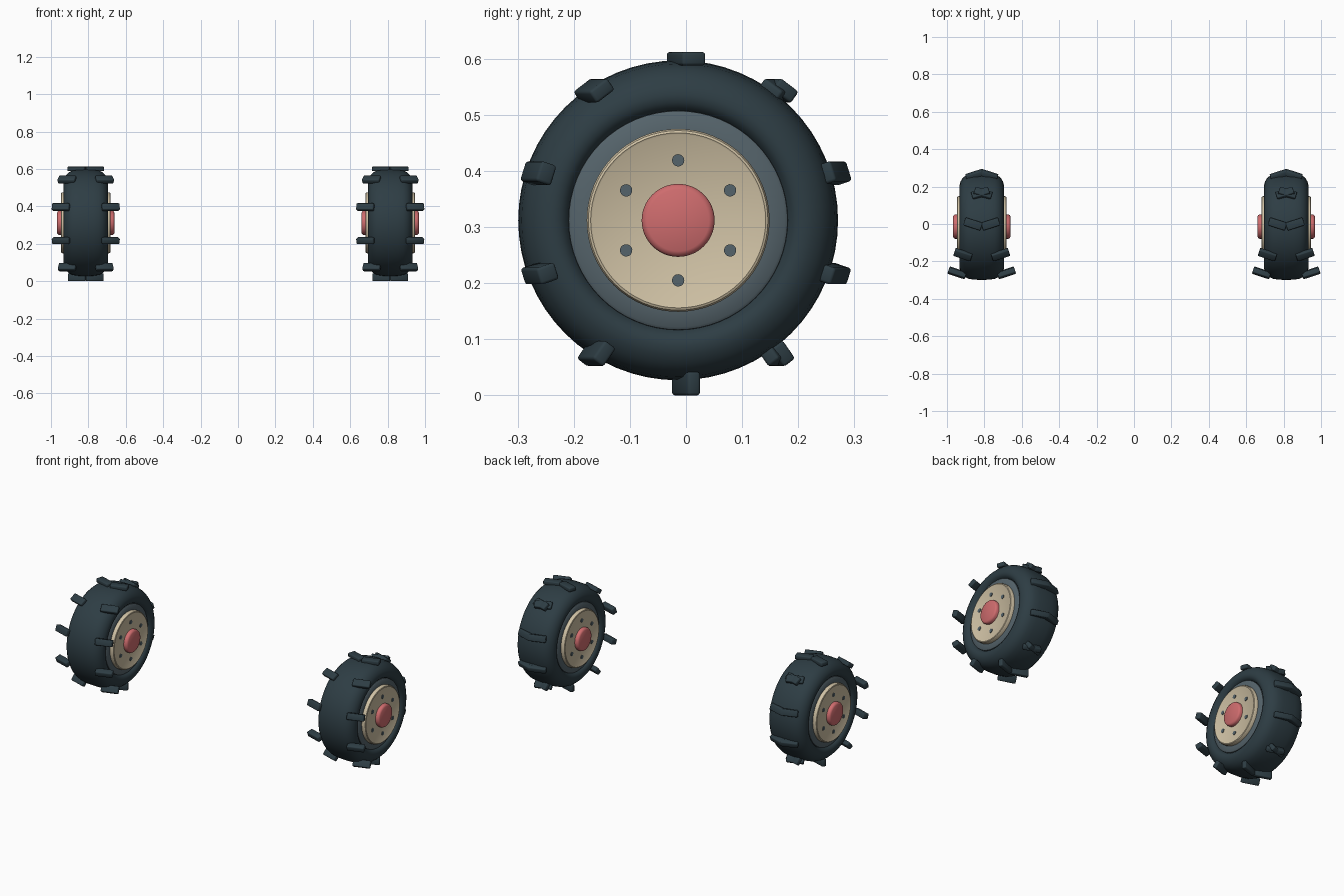
import bpy, bmesh, math
from mathutils import Matrix

cube = bpy.data.objects.get("Cube")
if cube:
    bpy.data.objects.remove(cube)


def material(name, rgb):
    m = bpy.data.materials.new(name)
    m.use_nodes = True
    m.diffuse_color = (*rgb, 1)
    bsdf = next(n for n in m.node_tree.nodes if n.type == 'BSDF_PRINCIPLED')
    bsdf.inputs["Base Color"].default_value = (*rgb, 1)
    return m


RUBBER = material("dark rubber", (0.027, 0.047, 0.058))
GREY = material("rim grey", (0.09, 0.125, 0.145))
CREAM = material("disc cream", (0.62, 0.53, 0.37))
RED = material("hub red", (0.62, 0.15, 0.155))


def add_object(name, bm, mat, angle=35):
    bmesh.ops.recalc_face_normals(bm, faces=bm.faces)
    me = bpy.data.meshes.new(name)
    bm.to_mesh(me)
    bm.free()
    me.materials.append(mat)
    ob = bpy.data.objects.new(name, me)
    bpy.context.collection.objects.link(ob)
    bpy.ops.object.select_all(action='DESELECT')
    ob.select_set(True)
    bpy.context.view_layer.objects.active = ob
    bpy.ops.object.shade_smooth_by_angle(angle=math.radians(angle))
    return ob


def lathe(name, profile, mat, matrix, steps=64):
    """Spin (x, radius) points around the x axis."""
    bm = bmesh.new()
    vs = [bm.verts.new((x, 0, r)) for x, r in profile]
    es = [bm.edges.new(pair) for pair in zip(vs, vs[1:])]
    bmesh.ops.spin(bm, geom=vs + es, cent=(0, 0, 0), axis=(1, 0, 0),
                   angle=math.tau, steps=steps, use_merge=True)
    bmesh.ops.remove_doubles(bm, verts=bm.verts, dist=0.0002)
    bm.transform(matrix)
    return add_object(name, bm, mat)


# Profiles from the outside towards the axle
TIRE = [(0.0, .285), (.04, .2835), (.07, .279), (.09, .270), (.105, .256),
        (.114, .240), (.118, .224), (.115, .210), (.107, .200), (.095, .194)]
RIM = [(.09, .196), (.104, .195), (.108, .190), (.110, .160)]
DISC = [(.105, .163), (.124, .163), (.130, .160), (.132, .156), (.130, .153),
        (.130, 0)]
HUB = [(.125, .065), (.143, .065), (.149, .062), (.153, .055), (.153, 0)]
BOLT = [(.128, .011), (.133, .011), (.133, 0)]


def make_lugs(name, cx, side):
    """Ten bars around an axle skewed by 18 degrees; two rings form the tread."""
    bm = bmesh.new()
    ring = (Matrix.Translation((cx + side * .047, 0, .306))
            @ Matrix.Rotation(math.radians(18) * side, 4, 'Z'))
    for i in range(10):
        a = math.tau * i / 10
        width = .034 + .010 * math.cos(a)
        depth = .033 - .009 * math.cos(a)
        place = (ring @ Matrix.Rotation(a, 4, 'X')
                 @ Matrix.Translation((0, 0, .306 - depth / 2))
                 @ Matrix.Diagonal((.096, width, depth, 1)))
        bmesh.ops.create_cube(bm, size=1, matrix=place)
    bmesh.ops.bevel(bm, geom=bm.edges[:], offset=.005, segments=2,
                    profile=.5, affect='EDGES')
    add_object(name, bm, RUBBER, 50)


for label, cx in (("right", -.814), ("left", .814)):
    centre = Matrix.Translation((cx, -.014, .312))

    # Tyre: mirrored profile, both sidewalls in one piece
    full = [(-x, r) for x, r in reversed(TIRE)] + TIRE[1:]
    lathe(label + "_tire", full, RUBBER, centre)

    # Rim, disc, hub and bolts on both faces of the wheel
    for face, s in (("inner", -1 if cx > 0 else 1), ("outer", 1 if cx > 0 else -1)):
        place = centre @ Matrix.Diagonal((s, 1, 1, 1))
        prefix = f"{label}_{face}_"
        lathe(prefix + "rim", RIM, GREY, place)
        lathe(prefix + "disc", DISC, CREAM, place)
        lathe(prefix + "hub", HUB, RED, place)
        for i in range(6):
            spot = (place @ Matrix.Rotation(math.tau * i / 6, 4, 'X')
                    @ Matrix.Translation((0, 0, .107)))
            lathe(f"{prefix}bolt_{i + 1}", BOLT, GREY, spot, 16)
        make_lugs(prefix + "tread_lugs", cx, s)
